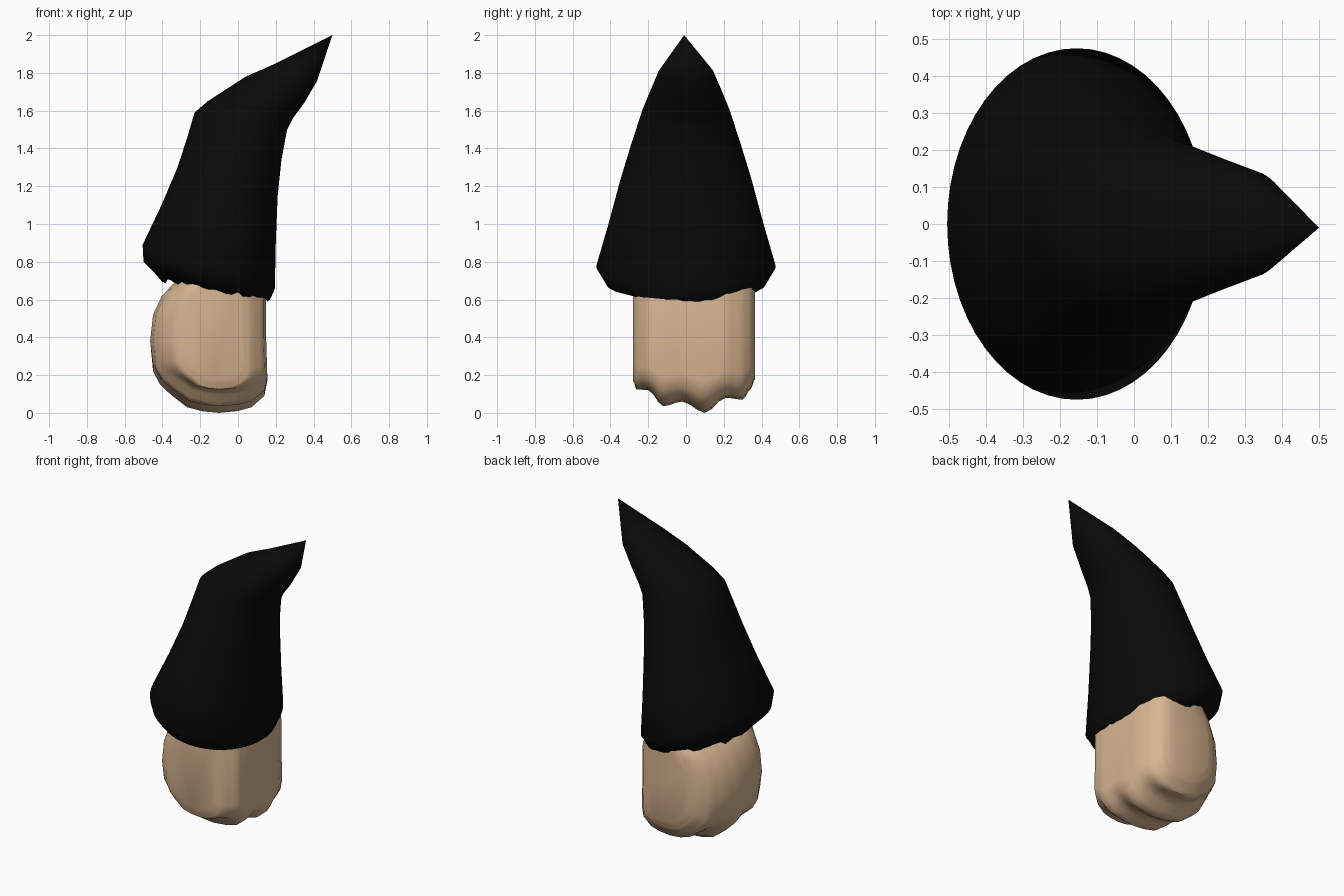
import bpy, bmesh, math, random

if "Cube" in bpy.data.objects:
    bpy.data.objects.remove(bpy.data.objects["Cube"])

random.seed(4)


def material(name, rgb):
    m = bpy.data.materials.new(name)
    m.diffuse_color = (*rgb, 1)
    m.use_nodes = True
    m.node_tree.nodes["Principled BSDF"].inputs["Base Color"].default_value = m.diffuse_color
    return m


def loft(name, rings, mat, cap_start=True, cap_end=True, tip=None):
    """Bridge closed rings of equal point count into one smooth skin."""
    bm = bmesh.new()
    vr = [[bm.verts.new(p) for p in r] for r in rings]
    n = len(vr[0])
    for a, b in zip(vr, vr[1:]):
        for i in range(n):
            j = (i + 1) % n
            bm.faces.new((a[i], a[j], b[j], b[i]))
    if cap_start:
        bm.faces.new(vr[0])
    if tip:
        t = bm.verts.new(tip)
        for i in range(n):
            bm.faces.new((vr[-1][i], vr[-1][(i + 1) % n], t))
    elif cap_end:
        bm.faces.new(vr[-1])
    bmesh.ops.recalc_face_normals(bm, faces=bm.faces)
    me = bpy.data.meshes.new(name)
    bm.to_mesh(me)
    bm.free()
    me.materials.append(mat)
    ob = bpy.data.objects.new(name, me)
    bpy.context.collection.objects.link(ob)
    bpy.ops.object.select_all(action='DESELECT')
    ob.select_set(True)
    bpy.context.view_layer.objects.active = ob
    bpy.ops.object.shade_smooth_by_angle(angle=math.radians(50))
    return ob


black = material("black felt", (0.003, 0.003, 0.003))
tan = material("tan skin", (0.68, 0.46, 0.28))

# Hat: tilted elliptical rings (left x, left z, right x, right z, half depth)
SEG = 56
hat_rings = [
    (-0.40, 0.70, 0.157, 0.600, 0.33),
    (-0.46, 0.76, 0.170, 0.600, 0.42),
    (-0.50, 0.80, 0.190, 0.645, 0.445),
    (-0.505, 0.89, 0.195, 0.66, 0.475),
    (-0.405, 1.10, 0.20, 0.90, 0.41),
    (-0.32, 1.30, 0.21, 1.15, 0.35),
    (-0.265, 1.47, 0.23, 1.34, 0.295),
    (-0.23, 1.59, 0.26, 1.50, 0.25),
    (-0.16, 1.65, 0.29, 1.56, 0.23),
    (0.04, 1.78, 0.35, 1.64, 0.185),
    (0.20, 1.85, 0.42, 1.76, 0.145),
]
rings = []
for k, (lx, lz, rx, rz, hy) in enumerate(hat_rings):
    ring = []
    for i in range(SEG):
        a = 2 * math.pi * i / SEG
        t = (math.cos(a) + 1) / 2
        jag = random.uniform(-0.015, 0.015) if k == 0 else 0  # ragged hem
        y0 = 0.03 if k == 0 else 0
        ring.append((lx + (rx - lx) * t, y0 + hy * math.sin(a),
                     lz + (rz - lz) * t + jag))
    rings.append(ring)
loft("pointed_hat", rings, black, cap_start=False, tip=(0.5, -0.01, 2.0))

# Head: side profile (width fraction, height) swept from front to back
profile = [(-1, .38), (-.95, .22), (-.83, .15), (-.66, .10), (-.37, .03),
           (-.1, .008), (.18, 0), (.5, .01), (.73, .03), (.95, .09), (1, .17),
           (.98, .4), (.98, .6), (.9, .70), (.3, .72), (-.3, .72),
           (-.58, .69), (-.8, .62), (-.95, .52)]
# (y, left x, right x, bottom z): the bottom rises and falls in ridges
slices = [(-.28, -.27, .02, .17), (-.262, -.34, .07, .125),
          (-.20, -.41, .14, .12), (-.12, -.45, .155, .035),
          (-.02, -.465, .155, .06), (.10, -.465, .155, 0),
          (.21, -.44, .15, .08), (.30, -.39, .11, .07),
          (.345, -.33, .07, .13), (.365, -.27, .02, .18)]
SUB = 3
fine = []
for s, e in zip(slices, slices[1:]):
    for k in range(SUB):
        t = k / SUB
        w = t * t * (3 - 2 * t)
        # ease the ridges, keep the sides straight between slices
        fine.append(tuple(p + (q - p) * (w if i == 3 else t)
                          for i, (p, q) in enumerate(zip(s, e))))
fine.append(slices[-1])
rings = []
for y, lx, rx, zb in fine:
    mid, half = (lx + rx) / 2, (rx - lx) / 2
    rings.append([(mid + half * u, y,
                   z if z > .4 else .4 - (.4 - z) * (.4 - zb) / .4)
                  for u, z in profile])
loft("ridged_head", rings, tan)
